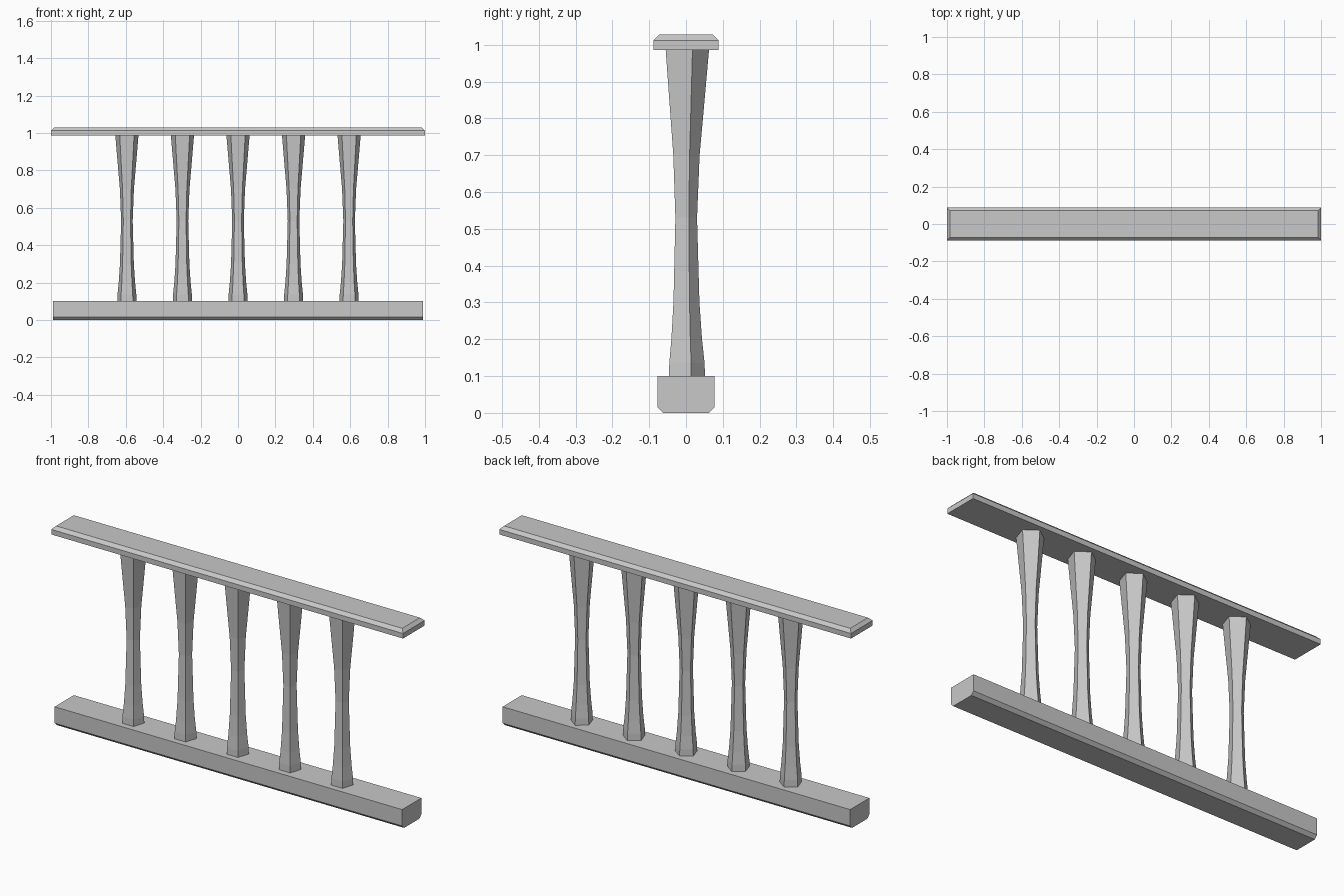
import bpy, bmesh, math

if "Cube" in bpy.data.objects:
    bpy.data.objects.remove(bpy.data.objects["Cube"], do_unlink=True)

# One plain stone colour
stone = bpy.data.materials.new("light_grey_stone")
stone.use_nodes = True
colour = (0.58, 0.58, 0.58, 1)
stone.diffuse_color = colour
stone.node_tree.nodes["Principled BSDF"].inputs["Base Color"].default_value = colour


def loft(name, rings, location=(0, 0, 0)):
    """Skin equal-sided rings of points into a closed, flat-shaded solid."""
    bm = bmesh.new()
    loops = [[bm.verts.new(p) for p in ring] for ring in rings]
    n = len(loops[0])
    for a, b in zip(loops, loops[1:]):
        for i in range(n):
            j = (i + 1) % n
            bm.faces.new((a[i], a[j], b[j], b[i]))
    bm.faces.new(loops[0])
    bm.faces.new(loops[-1])
    bmesh.ops.recalc_face_normals(bm, faces=bm.faces)
    mesh = bpy.data.meshes.new(name)
    bm.to_mesh(mesh)
    bm.free()
    mesh.materials.append(stone)
    obj = bpy.data.objects.new(name, mesh)
    obj.location = location
    bpy.context.collection.objects.link(obj)
    return obj


def rectangle(hx, hy, z):
    return [(-hx, -hy, z), (hx, -hy, z), (hx, hy, z), (-hx, hy, z)]


def pentagon(r, z):
    angles = [math.pi / 2 + k * math.tau / 5 for k in range(5)]
    return [(r * math.cos(a), r * math.sin(a), z) for a in angles]


# Bottom beam, its long lower edges chamfered, its ends square
HALF = 0.988
loft("base_beam", [rectangle(HALF, 0.062, 0), rectangle(HALF, 0.078, 0.016),
                   rectangle(HALF, 0.078, 0.1)])

# Handrail, its upper edges chamfered all round
loft("top_rail", [rectangle(1, 0.088, 0.986), rectangle(1, 0.088, 1.012),
                  rectangle(0.984, 0.072, 1.028)])

# Five-sided waisted balusters: (radius, height)
profile = [(0.054, 0.1), (0.053, 0.135), (0.046, 0.2), (0.039, 0.3),
           (0.0325, 0.53), (0.0395, 0.7), (0.053, 0.85), (0.065, 0.986)]
for i in range(5):
    loft(f"baluster_{i + 1}", [pentagon(r, z) for r, z in profile],
         ((i - 2) * 0.297, -0.0025, 0))
